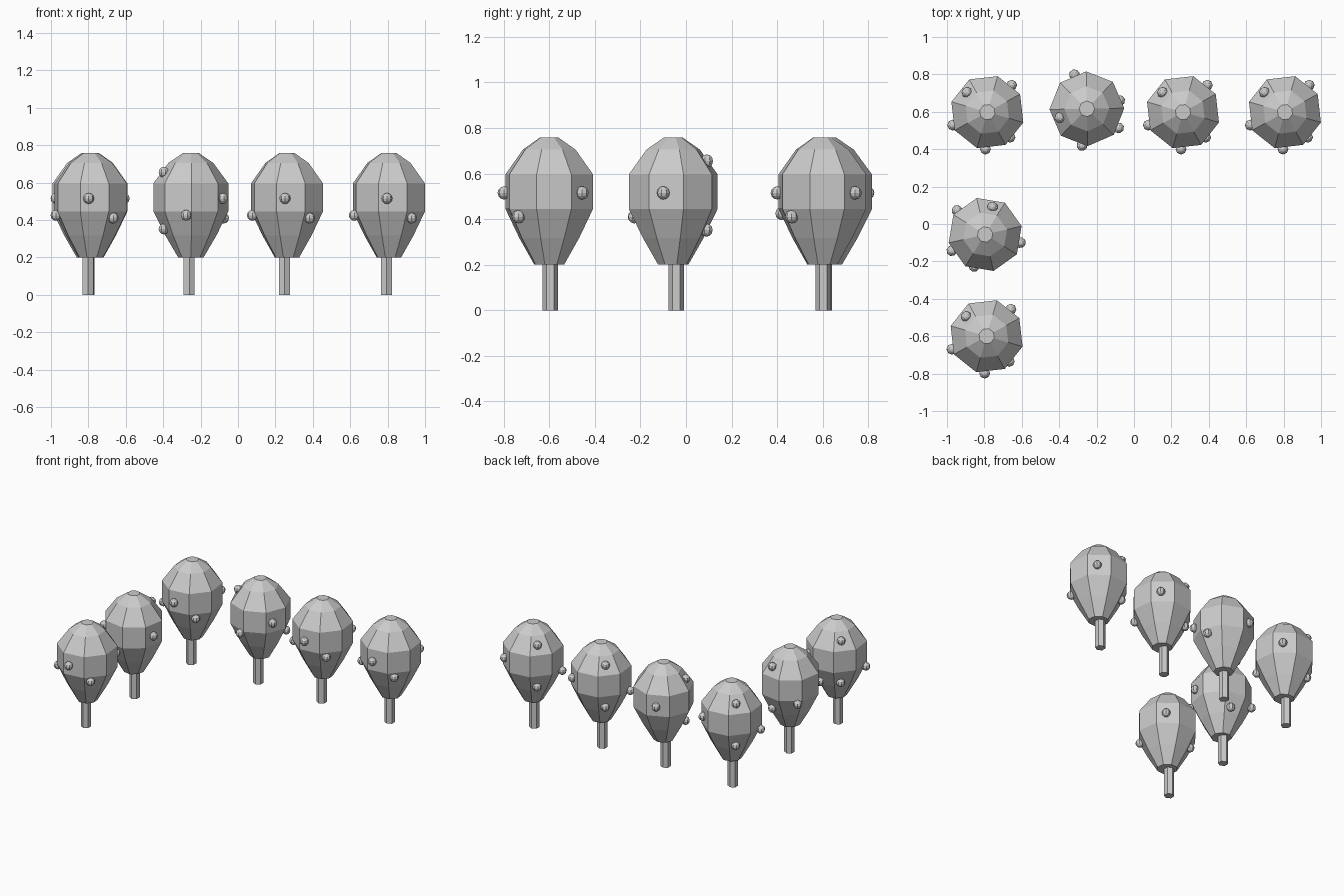
import bpy, bmesh, math
from mathutils import Matrix, Vector

if "Cube" in bpy.data.objects:
    bpy.data.objects.remove(bpy.data.objects["Cube"])

# crown outline (radius, height) and fruit placement (angle, radius, height)
CROWN = [(0.068, 0.2), (0.137, 0.318), (0.2, 0.445), (0.2, 0.596), (0.12, 0.705), (0.042, 0.758)]
FRUIT = [(-93, 0.198, 0.515), (-48, 0.181, 0.41), (48, 0.194, 0.515),
         (200.5, 0.198, 0.425), (136, 0.152, 0.655), (135, 0.151, 0.352)]
# crown centre x, y and turn of each tree
TREES = [(-0.784, 0.598, 0), (-0.252, 0.616, 62), (0.262, 0.598, 0),
         (0.807, 0.598, 0), (-0.796, -0.056, -61), (-0.788, -0.6, 0)]
TRUNK_OFFSET = Vector((-0.013, 0.004, 0))


def lathe(bm, profile, sides, start, centre=Vector()):
    """Closed faceted solid of revolution."""
    rings = []
    for r, z in profile:
        ring = []
        for i in range(sides):
            a = math.radians(start + 360 * i / sides)
            ring.append(bm.verts.new(centre + Vector((r * math.cos(a), r * math.sin(a), z))))
        rings.append(ring)
    for lo, hi in zip(rings, rings[1:]):
        for i in range(sides):
            j = (i + 1) % sides
            bm.faces.new((lo[i], lo[j], hi[j], hi[i]))
    bm.faces.new(rings[0][::-1])
    bm.faces.new(rings[-1])


def make_mesh(name, build):
    bm = bmesh.new()
    build(bm)
    mesh = bpy.data.meshes.new(name)
    bm.to_mesh(mesh)
    bm.free()
    return mesh


def build_fruit(bm):
    for angle, r, z in FRUIT:
        a = math.radians(angle)
        bmesh.ops.create_uvsphere(bm, u_segments=8, v_segments=6, radius=0.029,
                                  matrix=Matrix.Translation((r * math.cos(a), r * math.sin(a), z)))


parts = {
    # six-sided trunk
    "trunk": make_mesh("trunk", lambda bm: lathe(bm, [(0.034, 0), (0.034, 0.24)], 6, 30, TRUNK_OFFSET)),
    # eight-sided crown
    "crown": make_mesh("crown", lambda bm: lathe(bm, CROWN, 8, -16)),
    # fruit set into the crown
    "fruit": make_mesh("fruit", build_fruit),
}

# row of trees along the back and left side
for n, (x, y, turn) in enumerate(TREES, 1):
    for name, mesh in parts.items():
        ob = bpy.data.objects.new(f"tree_{n}_{name}", mesh)
        ob.location = (x, y, 0)
        ob.rotation_euler.z = math.radians(turn)
        bpy.context.collection.objects.link(ob)
